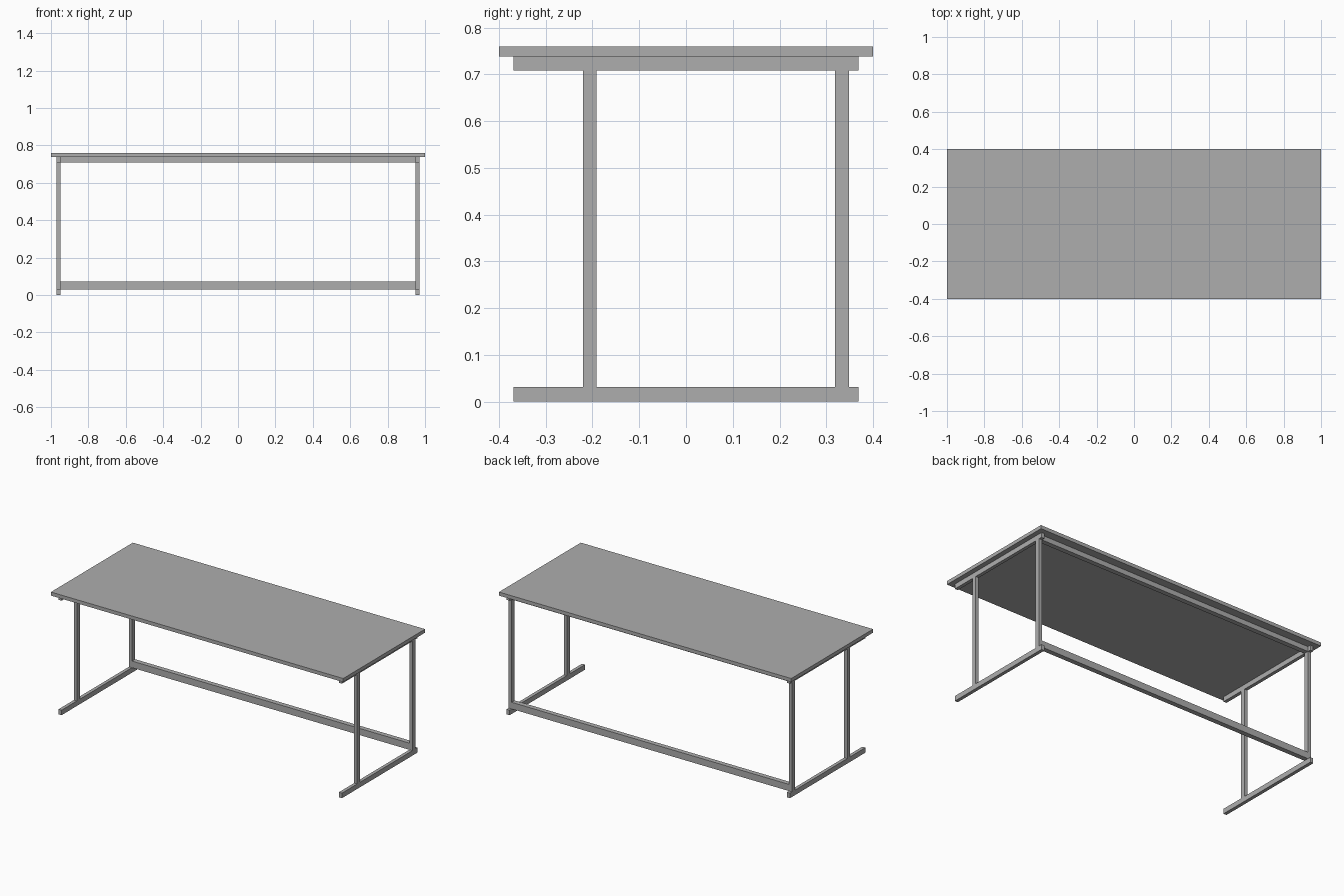
import bpy

cube = bpy.data.objects.get("Cube")
if cube:
    bpy.data.objects.remove(cube, do_unlink=True)

# One plain grey for the whole table
grey = bpy.data.materials.new("plain grey")
grey.use_nodes = True
colour = (0.42, 0.42, 0.42, 1)
grey.diffuse_color = colour
grey.node_tree.nodes["Principled BSDF"].inputs["Base Color"].default_value = colour


def box(name, x, y, z):
    """Box spanning the given (low, high) range on each axis."""
    spans = (x, y, z)
    bpy.ops.mesh.primitive_cube_add(size=1)
    ob = bpy.context.object
    ob.name = name
    ob.location = [(a + b) / 2 for a, b in spans]
    ob.scale = [b - a for a, b in spans]
    bpy.ops.object.transform_apply(location=True, rotation=False, scale=True)
    ob.data.materials.append(grey)
    return ob


HEIGHT = 0.76
TOP_UNDER = 0.738      # underside of the table top
BAR_UNDER = 0.708      # underside of the support bars
FOOT_TOP = 0.031
INNER, OUTER = 0.949, 0.97
FRAME_Y = (-0.369, 0.369)
FRONT_LEG_Y = (-0.22, -0.191)
BACK_LEG_Y = (0.319, 0.349)

# Table top
box("table_top", (-1, 1), (-0.4, 0.4), (TOP_UNDER, HEIGHT))

# Side frames: foot, two legs and a support bar at each end
for side, sign in (("left", 1), ("right", -1)):
    x = tuple(sorted((sign * INNER, sign * OUTER)))
    box(side + "_foot", x, FRAME_Y, (0, FOOT_TOP))
    box(side + "_support_bar", x, FRAME_Y, (BAR_UNDER, TOP_UNDER))
    box(side + "_front_leg", x, FRONT_LEG_Y, (FOOT_TOP, BAR_UNDER))
    box(side + "_back_leg", x, BACK_LEG_Y, (FOOT_TOP, BAR_UNDER))

# Long rails joining the back legs
box("upper_back_rail", (-INNER, INNER), BACK_LEG_Y, (BAR_UNDER, TOP_UNDER))
box("lower_back_rail", (-INNER, INNER), BACK_LEG_Y, (FOOT_TOP, 0.072))
